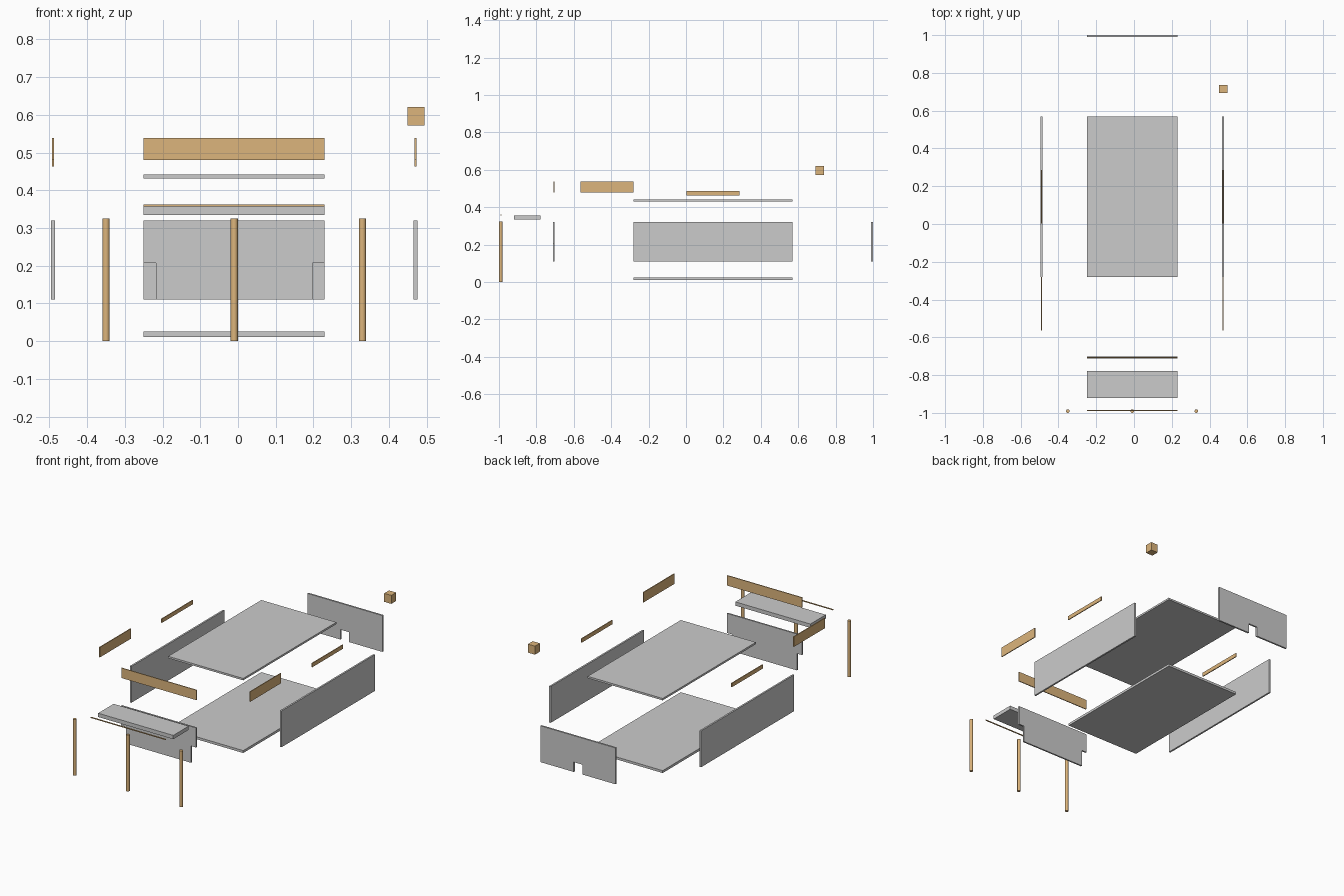
import bpy, bmesh

if "Cube" in bpy.data.objects:
    bpy.data.objects.remove(bpy.data.objects["Cube"])

CX = -0.01               # centre line of the exploded box
X0, X1 = -0.25, 0.23     # shared width of the panels
Y0, Y1 = -0.281, 0.57    # shared depth of the panels

wood = bpy.data.materials.new("wood")
wood.diffuse_color = (0.72, 0.46, 0.2, 1)
wood.use_nodes = True
wood.node_tree.nodes["Principled BSDF"].inputs["Base Color"].default_value = wood.diffuse_color


def finish(name, bm, mat):
    bmesh.ops.recalc_face_normals(bm, faces=bm.faces)
    me = bpy.data.meshes.new(name)
    bm.to_mesh(me)
    bm.free()
    if mat:
        me.materials.append(mat)
    ob = bpy.data.objects.new(name, me)
    bpy.context.collection.objects.link(ob)
    return ob


def box(name, x, y, z, mat=None):
    bm = bmesh.new()
    bmesh.ops.create_cube(bm, size=1)
    for v in bm.verts:
        v.co = [(a + b) / 2 + c * (b - a) for (a, b), c in zip((x, y, z), v.co)]
    return finish(name, bm, mat)


def plate(name, outline, y0, y1):
    # upright panel: x-z outline extruded along y
    bm = bmesh.new()
    face = bm.faces.new([bm.verts.new((x, y0, z)) for x, z in outline])
    ext = bmesh.ops.extrude_face_region(bm, geom=[face])
    new = [g for g in ext["geom"] if isinstance(g, bmesh.types.BMVert)]
    bmesh.ops.translate(bm, verts=new, vec=(0, y1 - y0, 0))
    return finish(name, bm, None)


# floor and lid
box("bottom_panel", (X0, X1), (Y0, Y1), (0.011, 0.025))
box("top_panel", (X0, X1), (Y0, Y1), (0.431, 0.442))

# side panels with their wide and narrow trim boards
for side, s in (("left", -1), ("right", 1)):
    x = CX + s * 0.4805
    box(side + "_panel", (x - 0.005, x + 0.005), (Y0, Y1), (0.11, 0.32))
    box(side + "_wide_trim", (x - 0.0025, x + 0.0025), (-0.564, -0.281), (0.48, 0.538), wood)
    box(side + "_narrow_trim", (x - 0.0025, x + 0.0025), (0.002, 0.285), (0.463, 0.486), wood)

# front panel with notched lower corners
plate("front_panel", [(X0, 0.32), (X0, 0.207), (-0.217, 0.207), (-0.217, 0.11),
                      (0.197, 0.11), (0.197, 0.207), (X1, 0.207), (X1, 0.32)], -0.711, -0.702)

# back panel with a cable notch in the middle of the lower edge
plate("back_panel", [(X0, 0.32), (X0, 0.11), (CX - 0.028, 0.11), (CX - 0.028, 0.167),
                     (CX + 0.028, 0.167), (CX + 0.028, 0.11), (X1, 0.11), (X1, 0.32)], 0.99, 1.0)

# front trim, shelf and thin strip
box("front_trim", (X0, X1), (-0.709, -0.704), (0.48, 0.538), wood)
box("front_shelf", (X0, X1), (-0.92, -0.779), (0.335, 0.357))
box("thin_strip", (X0, X1), (-0.991, -0.986), (0.357, 0.362), wood)

# loose wooden block
box("block", (0.45, 0.495), (0.693, 0.737), (0.572, 0.621), wood)

# round dowels
for i, x in enumerate((-0.35, CX, 0.33)):
    bpy.ops.mesh.primitive_cylinder_add(vertices=24, radius=0.0095, depth=0.325,
                                        location=(x, -0.9905, 0.1625))
    ob = bpy.context.object
    ob.name = f"dowel_{i + 1}"
    ob.data.materials.append(wood)
    bpy.ops.object.shade_smooth_by_angle()
